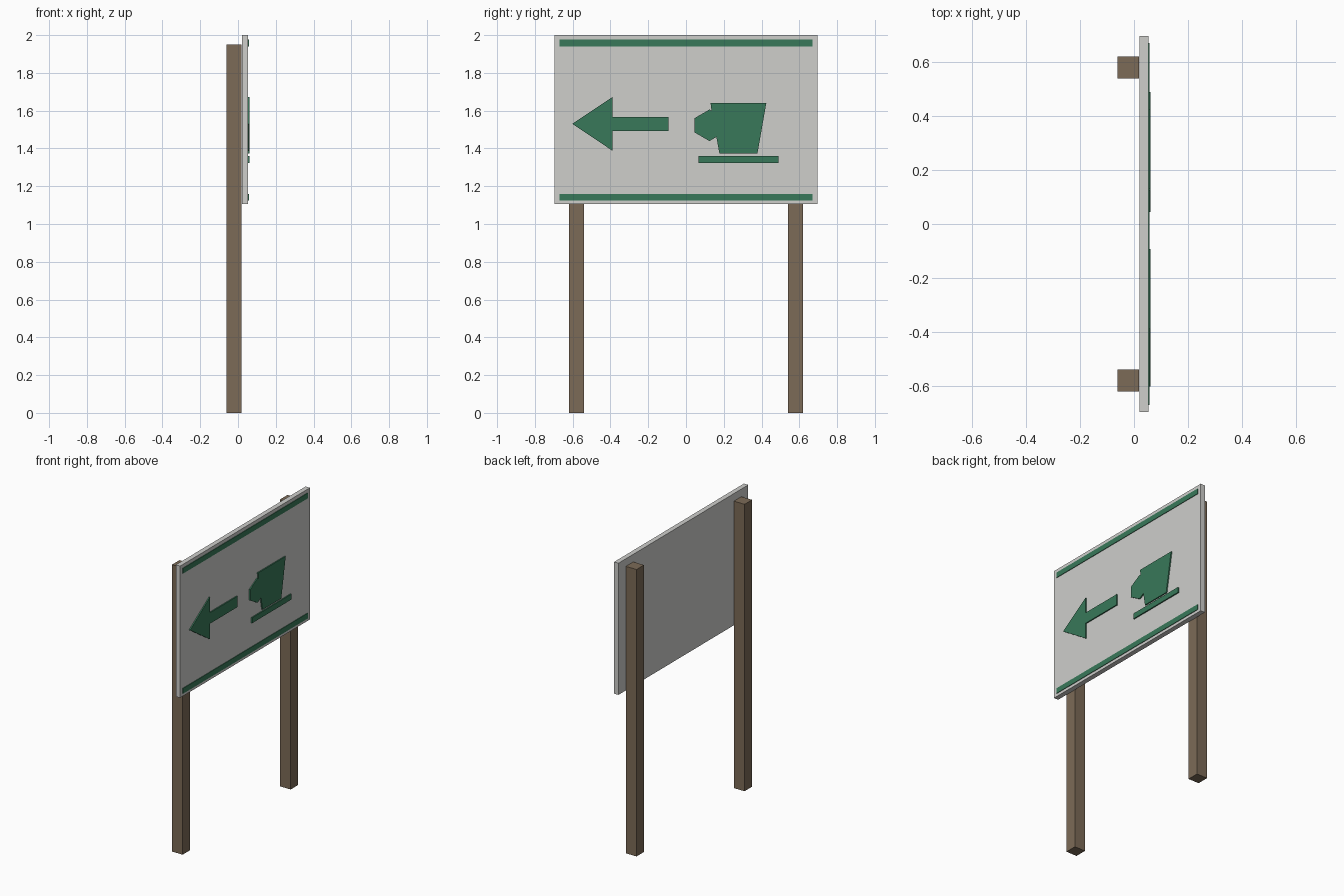
import bpy
import bmesh

if "Cube" in bpy.data.objects:
    bpy.data.objects.remove(bpy.data.objects["Cube"], do_unlink=True)


def material(name, rgb):
    mat = bpy.data.materials.new(name)
    mat.use_nodes = True
    mat.diffuse_color = (*rgb, 1)
    mat.node_tree.nodes["Principled BSDF"].inputs["Base Color"].default_value = (*rgb, 1)
    return mat


wood = material("brown wood", (0.20, 0.145, 0.095))
board = material("pale grey board", (0.62, 0.62, 0.60))
green = material("sign green", (0.04, 0.19, 0.10))


def plate(name, outline, x0, x1, mat):
    """Extrude an outline of (y, z) points from x0 to x1."""
    bm = bmesh.new()
    face = bm.faces.new([bm.verts.new((x0, y, z)) for y, z in outline])
    grown = bmesh.ops.extrude_face_region(bm, geom=[face])["geom"]
    moved = [v for v in grown if isinstance(v, bmesh.types.BMVert)]
    bmesh.ops.translate(bm, verts=moved, vec=(x1 - x0, 0, 0))
    bmesh.ops.recalc_face_normals(bm, faces=bm.faces)
    mesh = bpy.data.meshes.new(name)
    bm.to_mesh(mesh)
    bm.free()
    mesh.materials.append(mat)
    obj = bpy.data.objects.new(name, mesh)
    bpy.context.collection.objects.link(obj)
    return obj


def rect(y0, y1, z0, z1):
    return [(y0, z0), (y1, z0), (y1, z1), (y0, z1)]


# Two square posts behind the board
for name, y in (("right_post", -0.58), ("left_post", 0.58)):
    plate(name, rect(y - 0.04, y + 0.04, 0, 1.95), -0.062, 0.018, wood)

# Sign board
BACK, FACE = 0.02, 0.053
plate("sign_board", rect(-0.697, 0.697, 1.105, 2.0), BACK, FACE, board)

# Border stripes
for name, z in (("lower_stripe", 1.142), ("upper_stripe", 1.958)):
    plate(name, rect(-0.67, 0.67, z - 0.018, z + 0.018), FACE - 0.001, FACE + 0.004, green)

# Arrow, mirrored about its axis
half = [(-0.092, 0.037), (-0.388, 0.037), (-0.388, 0.143)]
mid = 1.53
arrow = [(y, mid + d) for y, d in half] + [(-0.602, mid)]
arrow += [(y, mid - d) for y, d in reversed(half)]
SYMBOL = FACE + 0.008
plate("arrow", arrow, FACE - 0.001, SYMBOL, green)

# Cup with faceted handle, and saucer
cup = [(0.13, 1.64), (0.425, 1.64), (0.378, 1.372), (0.177, 1.372), (0.161, 1.461),
       (0.124, 1.439), (0.045, 1.485), (0.045, 1.56), (0.124, 1.606), (0.135, 1.6)]
plate("cup", cup, FACE - 0.001, SYMBOL, green)
plate("saucer", rect(0.066, 0.489, 1.323, 1.36), FACE - 0.001, SYMBOL, green)
